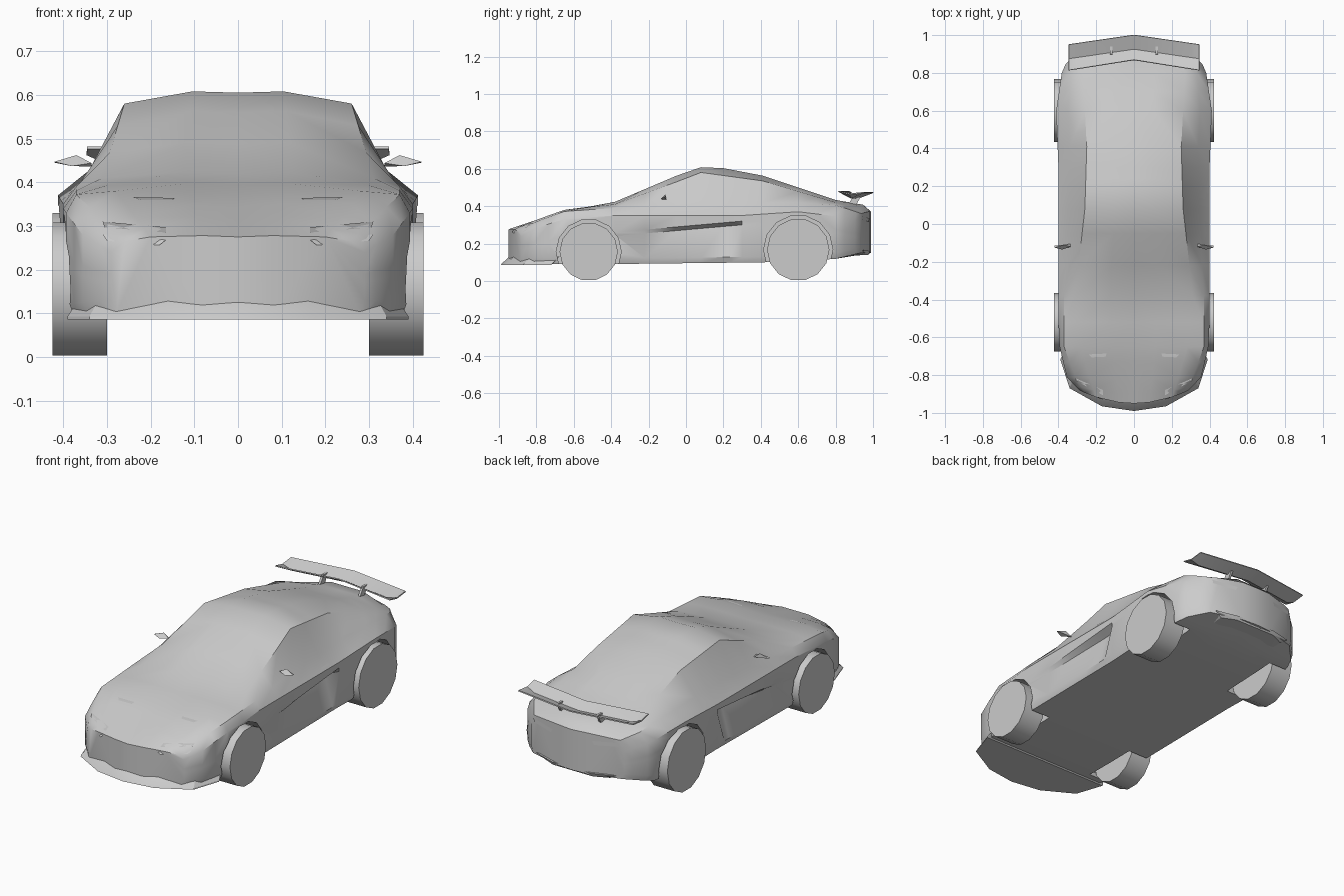
import bpy, bmesh, math
from mathutils import Matrix, Vector
from mathutils.bvhtree import BVHTree

if "Cube" in bpy.data.objects:
    bpy.data.objects.remove(bpy.data.objects["Cube"])

COLOR = (0.6, 0.6, 0.6, 1)
grey = bpy.data.materials.new("plain grey")
grey.use_nodes = True
grey.diffuse_color = COLOR
grey.node_tree.nodes["Principled BSDF"].inputs["Base Color"].default_value = COLOR


def make(name, bm, angle=35):
    """Turn a bmesh into a shaded, grey object."""
    bmesh.ops.recalc_face_normals(bm, faces=bm.faces)
    mesh = bpy.data.meshes.new(name)
    bm.to_mesh(mesh)
    bm.free()
    mesh.materials.append(grey)
    obj = bpy.data.objects.new(name, mesh)
    bpy.context.collection.objects.link(obj)
    smooth(obj, angle)
    return obj


def smooth(obj, angle):
    bpy.ops.object.select_all(action="DESELECT")
    obj.select_set(True)
    bpy.context.view_layer.objects.active = obj
    bpy.ops.object.shade_smooth_by_angle(angle=math.radians(angle))


def hull(name, points):
    bm = bmesh.new()
    for p in points:
        bm.verts.new(p)
    bmesh.ops.convex_hull(bm, input=bm.verts)
    return make(name, bm, 20)


def disc(name, x, y, z, radius, width, sides=14, axis="Y"):
    bm = bmesh.new()
    turn = Matrix.Rotation(math.pi / 2, 4, axis)
    bmesh.ops.create_cone(bm, cap_ends=True, segments=sides, radius1=radius,
                          radius2=radius, depth=width,
                          matrix=Matrix.Translation((x, y, z)) @ turn)
    return make(name, bm)


def along(curve, y):
    """Linear value of a (y, value) curve."""
    if y <= curve[0][0]:
        return curve[0][1]
    for (a, va), (b, vb) in zip(curve, curve[1:]):
        if y <= b:
            return va + (vb - va) * (y - a) / (b - a)
    return curve[-1][1]


# Body guide curves along the length
width = [(-.95, .29), (-.82, .355), (-.62, .4), (.3, .4), (.6, .412), (.85, .375), (.99, .28)]
bow = [(-.95, .07), (-.8, 0), (.8, 0), (.99, -.06)]
floor = [(-.95, .1), (-.6, .088), (.45, .1), (.78, .115), (.99, .15)]
crease = [(-.95, .19), (-.38, .26), (.3, .32), (.6, .3), (.99, .25)]
scoop = [(-.38, 0), (.2, .045), (.24, .045), (.3, 0)]
shoulder = [(-.95, .24), (-.65, .33), (-.38, .35), (.3, .35), (.6, .37), (.85, .34), (.99, .3)]
belt_x = [(-.95, .26), (-.65, .37), (-.38, .37), (-.05, .35), (.41, .34), (.6, .35), (.85, .33), (.99, .26)]
belt_z = [(-.95, .265), (-.65, .372), (-.38, .39), (-.05, .41), (.6, .42), (.8, .405), (.99, .36)]
edge_x = [(-.95, .2), (-.65, .28), (-.38, .31), (-.05, .275), (.08, .26), (.41, .25), (.8, .27), (.99, .22)]
edge_z = [(-.95, .275), (-.65, .38), (-.38, .41), (-.05, .53), (.08, .58), (.41, .535), (.8, .42), (.99, .365)]
top = [(-.95, .275), (-.82, .317), (-.65, .37), (-.38, .42), (-.05, .56), (.08, .605),
       (.2, .6), (.41, .56), (.8, .43), (.95, .405), (.99, .37)]
stations = [-.95, -.9, -.82, -.73, -.65, -.52, -.38, -.22, -.05, .08, .2, .24,
            .3, .41, .6, .7, .8, .87, .95, .99]


def section(y):
    w, zb, zt, zc = (along(c, y) for c in (width, floor, top, crease))
    ex = along(edge_x, y)
    outline = [(0, zb), (ex * .4, zb), (w - .012, zb), (w, zb + .03),
               (w - along(scoop, y), zc - .02), (w, zc), (w, along(shoulder, y)),
               (along(belt_x, y), along(belt_z, y)), (ex, along(edge_z, y)),
               (ex * .4, zt + .003), (0, zt)]
    return [(x, y + along(bow, y) * (x / w) ** 2, z) for x, z in outline]


# Body: half loft, mirrored, with wheel wells cut out
bm = bmesh.new()
rings = [[bm.verts.new(p) for p in section(y)] for y in stations]
for a, b in zip(rings, rings[1:]):
    for i in range(len(a) - 1):
        bm.faces.new((a[i], a[i + 1], b[i + 1], b[i]))
for ring in (rings[0], rings[-1]):
    bm.faces.new((ring[0], ring[1], ring[-2], ring[-1]))
    bm.faces.new((ring[1], ring[2], ring[8], ring[9]))
    bm.faces.new(ring[2:9])
body = make("car_body", bm)
mirror = body.modifiers.new("mirror", "MIRROR")
mirror.use_clip = True

# Wheels and their wells
wells = []
for end, y, r in (("front", -.52, .156), ("rear", .6, .167)):
    for side, s in (("left", 1), ("right", -1)):
        disc(f"{end}_{side}_wheel", s * .362, y, r, r, .125)
        well = disc(f"{end}_{side}_well_cutter", s * .39, y, r, r + .018, .24)
        well.hide_render = True
        well.hide_set(True)
        cut = body.modifiers.new("well", "BOOLEAN")
        cut.operation = "DIFFERENCE"
        cut.solver = "EXACT"
        cut.object = well
        wells.append(well)
bpy.context.view_layer.update()
graph = bpy.context.evaluated_depsgraph_get()
cut_mesh = bpy.data.meshes.new_from_object(body.evaluated_get(graph))
body.modifiers.clear()
body.data = cut_mesh
for well in wells:
    bpy.data.objects.remove(well)
smooth(body, 35)

# Surface for laying thin plates on the body
bm = bmesh.new()
bm.from_mesh(cut_mesh)
surface = BVHTree.FromBMesh(bm)
bm.free()


def plate(name, outline, view):
    """Thin mirrored pair of plates projected on the body."""
    direction = Vector({"front": (0, 1, 0), "rear": (0, -1, 0), "side": (-1, 0, 0)}[view])
    for side, s in (("left", 1), ("right", -1)):
        bm = bmesh.new()
        verts = []
        for a, z in outline:
            start = Vector((0, a, z)) if view == "side" else Vector((a, 0, z))
            hit = surface.ray_cast(start - direction * 2, direction)[0]
            if hit:
                p = hit - direction * .004
                verts.append(bm.verts.new((s * p.x, p.y, p.z)))
        if len(verts) > 2:
            face = bm.faces.new(verts)
            bmesh.ops.solidify(bm, geom=[face], thickness=.004)
            make(f"{side}_{name}", bm)
        else:
            bm.free()


plate("headlight", [(.165, .297), (.31, .31), (.305, .297), (.165, .285)], "front")
plate("lower_lamp", [(.165, .268), (.31, .281), (.3, .266), (.18, .256)], "front")
plate("hood_vent", [(.145, .364), (.24, .366), (.225, .36), (.15, .359)], "front")
plate("door_handle", [(.16, .362), (.23, .364), (.22, .37), (.165, .37)], "side")
plate("tail_light", [(.12, .335), (.26, .345), (.255, .325), (.13, .315)], "rear")

# Front lip
lip = [(0, -.99), (.17, -.965), (.34, -.87), (.39, -.72)]
hull("front_lip", [(s * x * k, y + dy, z) for x, y in lip for s in (1, -1)
                   for k, dy, z in ((1, 0, .086), (1, .005, .093), (.94, .045, .13))])

# Rear diffuser edge and exhaust tips
hull("rear_diffuser", [(s * x, y, z) for s in (1, -1) for x, y, z in
                       ((.24, .95, .165), (.2, .94, .14), (.12, .985, .16), (.12, .975, .14), (.2, .8, .13))])
for side, s in (("left", 1), ("right", -1)):
    disc(f"{side}_exhaust", s * .035, .965, .16, .014, .04, 6, "X")

    # Mirrors and wing struts
    hull(f"{side}_mirror", [(s * x, y, z) for x, y, z in
                            ((.335, -.105, .436), (.335, -.12, .444), (.37, -.11, .462),
                             (.38, -.135, .437), (.42, -.115, .445), (.42, -.125, .447))])
    hull(f"{side}_wing_strut", [(s * (.12 + d), y, z) for d in (-.006, .006) for y, z in
                                ((.86, .4), (.9, .39), (.9, .46), (.94, .46))])

# Rear wing: swept, dished blade
bm = bmesh.new()
columns = []
for x in (-.345, -.3, 0, .3, .345):
    t = abs(x) / .345
    dip = .01 if t == 1 else .03
    blade = [(.87 - .055 * t, .482), (.925 - .05 * t, .478 - dip), (1 - .05 * t, .476)]
    columns.append([bm.verts.new((x, y, z)) for y, z in blade])
for a, b in zip(columns, columns[1:]):
    for i in range(2):
        bm.faces.new((a[i], b[i], b[i + 1], a[i + 1]))
bmesh.ops.recalc_face_normals(bm, faces=bm.faces)
bmesh.ops.solidify(bm, geom=bm.faces[:], thickness=.006)
make("rear_wing", bm)
